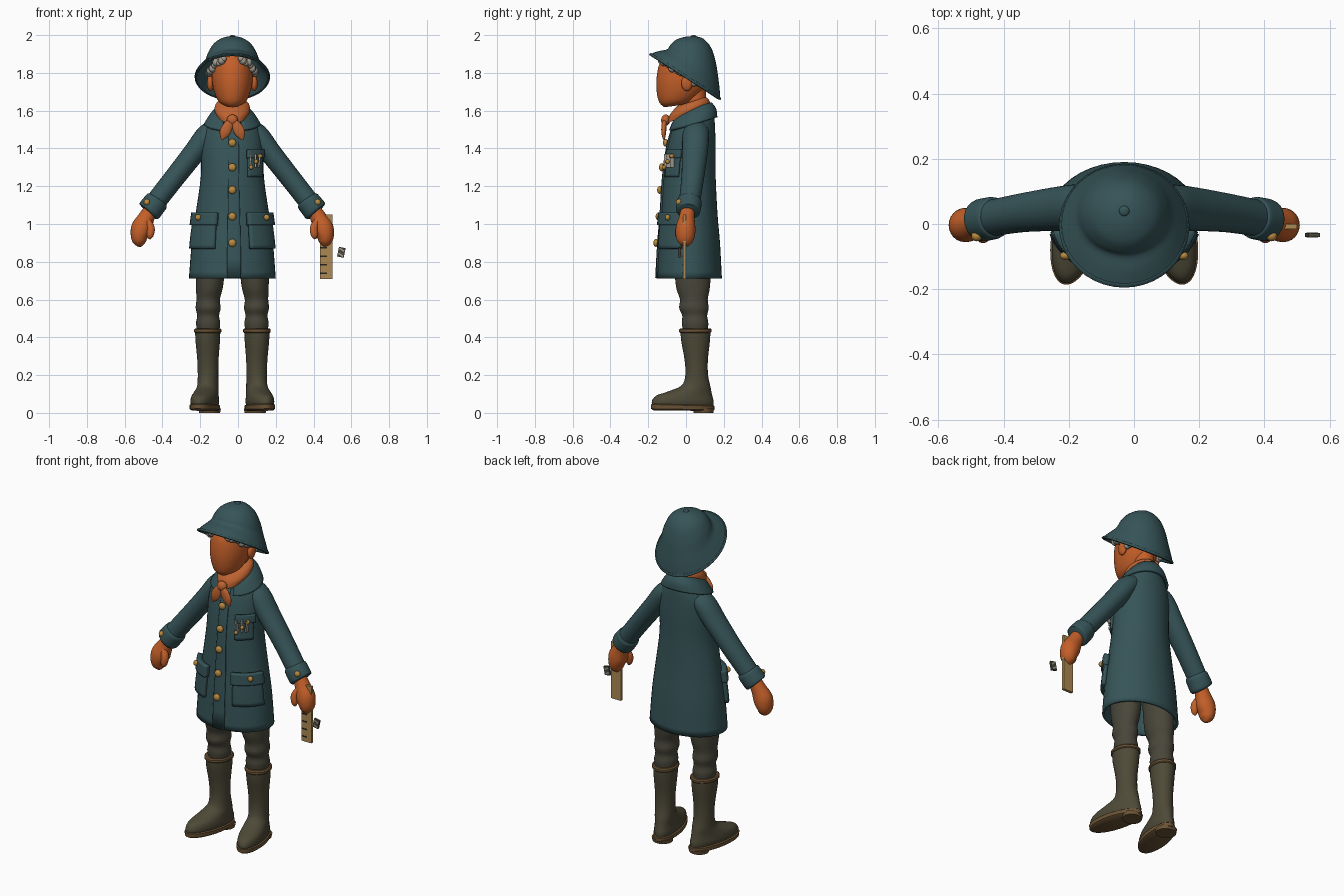
import bpy, bmesh
from math import sin, cos, pi, radians
from mathutils import Vector, Matrix

if "Cube" in bpy.data.objects:
    bpy.data.objects.remove(bpy.data.objects["Cube"])

CX = -0.03  # body centre line


def material(name, r, g, b):
    m = bpy.data.materials.new(name)
    m.use_nodes = True
    m.diffuse_color = (r, g, b, 1)
    m.node_tree.nodes["Principled BSDF"].inputs["Base Color"].default_value = (r, g, b, 1)
    return m


TEAL = material("teal_cloth", .037, .089, .098)
SKIN = material("orange_skin", .55, .115, .022)
SCARF = material("orange_scarf", .52, .125, .03)
TROUSER = material("olive_grey_cloth", .066, .062, .042)
RUBBER = material("olive_rubber", .075, .068, .039)
BROWN = material("brown_trim", .15, .088, .037)
HAIR = material("grey_hair", .36, .33, .28)
BRASS = material("brass", .48, .25, .05)
WOOD = material("wood", .42, .25, .085)
DARK = material("dark_ink", .02, .018, .015)


def finish(name, bm, mat, thick=0):
    me = bpy.data.meshes.new(name)
    bm.to_mesh(me)
    bm.free()
    me.materials.append(mat)
    me.shade_smooth()
    me.set_sharp_from_angle(angle=radians(40))
    ob = bpy.data.objects.new(name, me)
    bpy.context.scene.collection.objects.link(ob)
    ob.location.x = CX
    if thick:
        mod = ob.modifiers.new("thickness", "SOLIDIFY")
        mod.thickness = thick
        mod.offset = -1
    return ob


def smooth_rows(rows, k=4):
    """Catmull-Rom interpolation of tuples."""
    out = []
    for i in range(len(rows) - 1):
        p, q = rows[i], rows[i + 1]
        o = rows[max(i - 1, 0)]
        r = rows[min(i + 2, len(rows) - 1)]
        for s in range(k):
            t = s / k
            out.append(tuple(b + .5 * t * (c - a + t * (2*a - 5*b + 4*c - d + t * (3*(b - c) + d - a)))
                             for a, b, c, d in zip(o, p, q, r)))
    return out + [tuple(rows[-1])]


def skin_rings(name, rings, mat, wrap=True, cap=True, thick=0, fix=False):
    bm = bmesh.new()
    vs = [[bm.verts.new(p) for p in ring] for ring in rings]
    n = len(vs[0])
    for lo, hi in zip(vs, vs[1:]):
        for j in range(n if wrap else n - 1):
            k = (j + 1) % n
            bm.faces.new((lo[j], lo[k], hi[k], hi[j]))
    if cap and wrap:
        bm.faces.new(vs[0][::-1])
        bm.faces.new(vs[-1])
    if fix:
        bmesh.ops.recalc_face_normals(bm, faces=bm.faces)
    return finish(name, bm, mat, thick)


def ring_point(row, a):
    """Row: centre x, front y, back y, half width, front z, back z."""
    cx, y0, y1, rx, z0, z1 = row
    t = (1 - cos(a)) / 2
    return Vector((cx + rx * sin(a), y0 + (y1 - y0) * t, z0 + (z1 - z0) * t))


def loft(name, rows, mat, arc=None, thick=0, cap=True, n=40, turn=None, k=4):
    rows = smooth_rows(rows, k)
    if arc:
        angles = [arc[0] + (arc[1] - arc[0]) * j / n for j in range(n + 1)]
    else:
        angles = [2 * pi * j / n for j in range(n)]
    rings = [[ring_point(r, a) for a in angles] for r in rows]
    if turn:
        rings = [[turn @ p for p in ring] for ring in rings]
    return skin_rings(name, rings, mat, not arc, cap and not thick, thick)


def tube(name, path, mat, n=24):
    """Path rows: x, y, z, side radius, depth radius."""
    path = smooth_rows(path)
    pts = [Vector(p[:3]) for p in path]
    rings = []
    for i, p in enumerate(path):
        t = (pts[min(i + 1, len(pts) - 1)] - pts[max(i - 1, 0)]).normalized()
        u = t.cross(Vector((0, 1, 0))).normalized()
        v = u.cross(t)
        rings.append([pts[i] + u * p[3] * cos(2*pi*j/n) + v * p[4] * sin(2*pi*j/n) for j in range(n)])
    return skin_rings(name, rings, mat, fix=True)


def ball(name, at, size, mat, seg=16):
    bm = bmesh.new()
    bmesh.ops.create_uvsphere(bm, u_segments=seg, v_segments=seg // 2, radius=1,
                              matrix=Matrix.Translation(at) @ Matrix.Diagonal((*size, 1)))
    return finish(name, bm, mat)


def box(name, at, size, mat, roll=0):
    bm = bmesh.new()
    bmesh.ops.create_cube(bm, size=1, matrix=Matrix.Translation(at)
                          @ Matrix.Rotation(roll, 4, "Y") @ Matrix.Diagonal((*size, 1)))
    return finish(name, bm, mat)


# Coat body
coat = [(0, -.155, .19, .23, .712, .712), (0, -.145, .18, .215, .9, .9), (0, -.132, .167, .195, 1.05, 1.05),
        (0, -.12, .157, .167, 1.25, 1.25), (0, -.1, .157, .165, 1.4, 1.4), (0, -.075, .154, .15, 1.5, 1.5),
        (0, -.045, .148, .11, 1.57, 1.57), (0, -.01, .125, .07, 1.625, 1.625)]
loft("coat_body", coat, TEAL, thick=.014)
dense = smooth_rows(coat)


def coat_row(z, off):
    for a, b in zip(dense, dense[1:]):
        if a[4] <= z <= b[4]:
            t = (z - a[4]) / (b[4] - a[4])
            r = [p + (q - p) * t for p, q in zip(a, b)]
            return (0, r[1] - off, r[2] + off, r[3] + off, z, z)


def patch(name, z0, z1, a0, a1, off, mat=TEAL):
    rows = [coat_row(z0 + (z1 - z0) * i / 8, off) for i in range(9)]
    loft(name, rows, mat, arc=(a0, a1), thick=off + .004, n=10, k=1)


patch("coat_placket", .714, 1.53, -.12, .2, .008)
for z in (1.43, 1.3, 1.18, 1.04, .9):
    ball("coat_button", ring_point(coat_row(z, .014), 0), (.021, .014, .021), BRASS)
for side, s in (("right", -1), ("left", 1)):
    lo, hi = sorted((s * .42, s * 1.3))
    patch(side + "_hip_pocket", .87, 1.03, lo, hi, .02)
    lo, hi = sorted((s * .38, s * 1.34))
    patch(side + "_pocket_flap", .995, 1.06, lo, hi, .03)
    ball(side + "_pocket_button", ring_point(coat_row(1.035, .034), s * .9), (.016, .013, .016), BRASS)
patch("chest_pocket", 1.25, 1.37, .5, 1.15, .012)
patch("chest_flap", 1.35, 1.395, .47, 1.18, .02)
for i, a in enumerate((.55, .72, .88)):
    box("chest_pin", ring_point(coat_row(1.335, .02), a), (.009, .02, .07), HAIR, .1 * (i - 1))
    ball("chest_pin_head", ring_point(coat_row(1.3 + .03 * i, .026), a), (.012, .012, .012), BRASS, 10)

# Collar and neck scarf
loft("coat_collar", [(0, -.1, .166, .15, 1.495, 1.565), (0, -.075, .16, .118, 1.55, 1.61),
                     (0, -.045, .135, .085, 1.585, 1.645)], TEAL, arc=(.4, 2 * pi - .4), thick=.014)
loft("neck", [(0, -.01, .11, .06, 1.55, 1.55), (0, -.01, .105, .055, 1.72, 1.72)], SKIN)
loft("scarf_band", [(0, -.098, .12, .082, 1.535, 1.62), (0, -.09, .128, .094, 1.57, 1.64),
                    (0, -.065, .12, .088, 1.605, 1.66), (0, -.045, .105, .07, 1.625, 1.672)], SCARF)
ball("scarf_knot", (0, -.108, 1.55), (.03, .024, .03), SCARF)
for side, s in (("right", -1), ("left", 1)):
    tube(side + "_scarf_tail", [(0, -.11, 1.555, .012, .012), (s * .022, -.116, 1.52, .026, .014),
                                (s * .042, -.118, 1.48, .027, .012), (s * .055, -.116, 1.445, .004, .004)], SCARF)

# Head, ears and curls
loft("head", [(0, -.115, -.04, .03, 1.618, 1.628), (0, -.142, .03, .07, 1.645, 1.645),
              (0, -.155, .09, .096, 1.7, 1.7), (0, -.156, .12, .108, 1.77, 1.77),
              (0, -.14, .12, .102, 1.85, 1.85), (0, -.1, .1, .075, 1.9, 1.9)], SKIN)
for side, s in (("right", -1), ("left", 1)):
    ball(side + "_ear", (s * .116, .005, 1.745), (.018, .03, .042), SKIN)
    for i, p in enumerate(smooth_rows([(.045, -.135, 1.875), (.085, -.105, 1.855), (.112, -.055, 1.825),
                                       (.12, -.01, 1.8), (.108, .06, 1.745)], 3)):
        size = .016 + .005 * (i % 2)
        ball(side + "_hair_curl", (s * p[0], p[1], p[2] - .006 * (i % 3)), (size,) * 3, HAIR, 10)

# Tilted sun hat
loft("hat", [(0, -.19, .182, .197, 1.9, 1.66), (0, -.145, .178, .172, 1.915, 1.715),
             (0, -.1, .17, .147, 1.925, 1.78), (0, -.083, .157, .128, 1.948, 1.86),
             (0, -.055, .132, .097, 1.974, 1.935), (0, -.01, .09, .05, 1.99, 1.982),
             (0, .035, .045, .006, 1.994, 1.994)], TEAL, thick=.012)
ball("hat_button", (0, .04, 1.993), (.016, .016, .007), TEAL)
loft("hat_brim_edge", [(0, -.192, .182, .197, 1.893, 1.655), (0, -.195, .185, .2, 1.899, 1.661),
                       (0, -.185, .183, .194, 1.906, 1.671)], TEAL, thick=.012)

# Arms, cuffs and hands
for side, s in (("right", -1), ("left", 1)):
    tube(side + "_sleeve", [(s * .07, .055, 1.51, .05, .06), (s * .13, .052, 1.472, .06, .07),
                            (s * .2, .047, 1.38, .058, .068), (s * .31, .035, 1.24, .055, .06),
                            (s * .435, .013, 1.08, .054, .055)], TEAL)
    tube(side + "_cuff", [(s * .393, .02, 1.13, .054, .056), (s * .399, .019, 1.122, .063, .064),
                          (s * .42, .015, 1.096, .065, .066), (s * .44, .011, 1.07, .065, .064),
                          (s * .446, .01, 1.063, .054, .054)], TEAL)
    ball(side + "_cuff_button", (s * .452, -.037, 1.115), (.017, .016, .017), BRASS)
    tube(side + "_hand", [(s * .43, .01, 1.08, .036, .036), (s * .457, .004, 1.03, .044, .042),
                          (s * .48, -.002, .98, .055, .052), (s * .492, -.004, .935, .046, .05),
                          (s * .49, -.006, .9, .032, .036), (s * .486, -.008, .88, .008, .01)], SKIN)
    tube(side + "_thumb", [(s * .45, -.02, 1.02, .016, .018), (s * .432, -.034, .98, .021, .021),
                           (s * .435, -.04, .94, .018, .018), (s * .44, -.04, .92, .005, .005)], SKIN)

# Legs and boots
for side, s in (("right", -1), ("left", 1)):
    x = s * .128
    legs = [(x, -.015, .115, .058, .43), (x, -.022, .118, .064, .475), (x, -.02, .112, .058, .515),
            (x, -.036, .12, .066, .555), (x, -.032, .115, .062, .6), (s * .122, -.05, .125, .07, .655),
            (s * .118, -.058, .13, .075, .72), (s * .112, -.06, .13, .078, .84)]
    loft(side + "_trouser_leg", [r + (r[4],) for r in legs], TROUSER)
    turn = Matrix.Translation((x, .06, 0)) @ Matrix.Rotation(s * radians(13), 4, "Z") @ Matrix.Translation((-x, -.06, 0))
    loft(side + "_boot", [(x, -.182, .146, .062, .035, .03), (x, -.187, .148, .068, .06, .06),
                          (x, -.165, .142, .065, .09, .085), (x, -.1, .136, .06, .113, .11),
                          (x, -.025, .13, .055, .145, .14), (x, -.004, .117, .054, .2, .2),
                          (x, -.008, .116, .056, .28, .28), (x, -.026, .127, .064, .38, .38),
                          (x, -.03, .13, .066, .435, .435)], RUBBER, turn=turn)
    loft(side + "_boot_band", [(x, -.032, .131, .067, .424, .424), (x, -.037, .136, .072, .429, .429),
                               (x, -.037, .136, .072, .441, .441), (x, -.03, .13, .066, .447, .447)], BROWN, turn=turn, k=1)
    loft(side + "_boot_sole", [(x, -.178, .144, .062, .014, .01), (x, -.19, .152, .072, .022, .016),
                               (x, -.192, .152, .073, .044, .036), (x, -.184, .147, .067, .048, .04)], BROWN, turn=turn, k=1)
    loft(side + "_boot_heel", [(x, .04, .145, .056, 0, 0), (x, .04, .15, .06, .022, .022)], BROWN, turn=turn, k=1)

# Ruler held in the left hand, and a loose tag beside it
ruler_x = .497
box("ruler", (ruler_x, -.008, .88), (.066, .016, .34), WOOD)
for i in range(6):
    box("ruler_mark", (ruler_x - .014, -.017, .74 + .045 * i), (.036, .003, .007), DARK)
box("loose_tag", (.577, -.034, .85), (.036, .012, .052), TROUSER, .2)
for i in (-1, 1):
    box("tag_stripe", (.577 + .003 * i, -.034, .85 + .013 * i), (.03, .015, .008), HAIR, .6)
